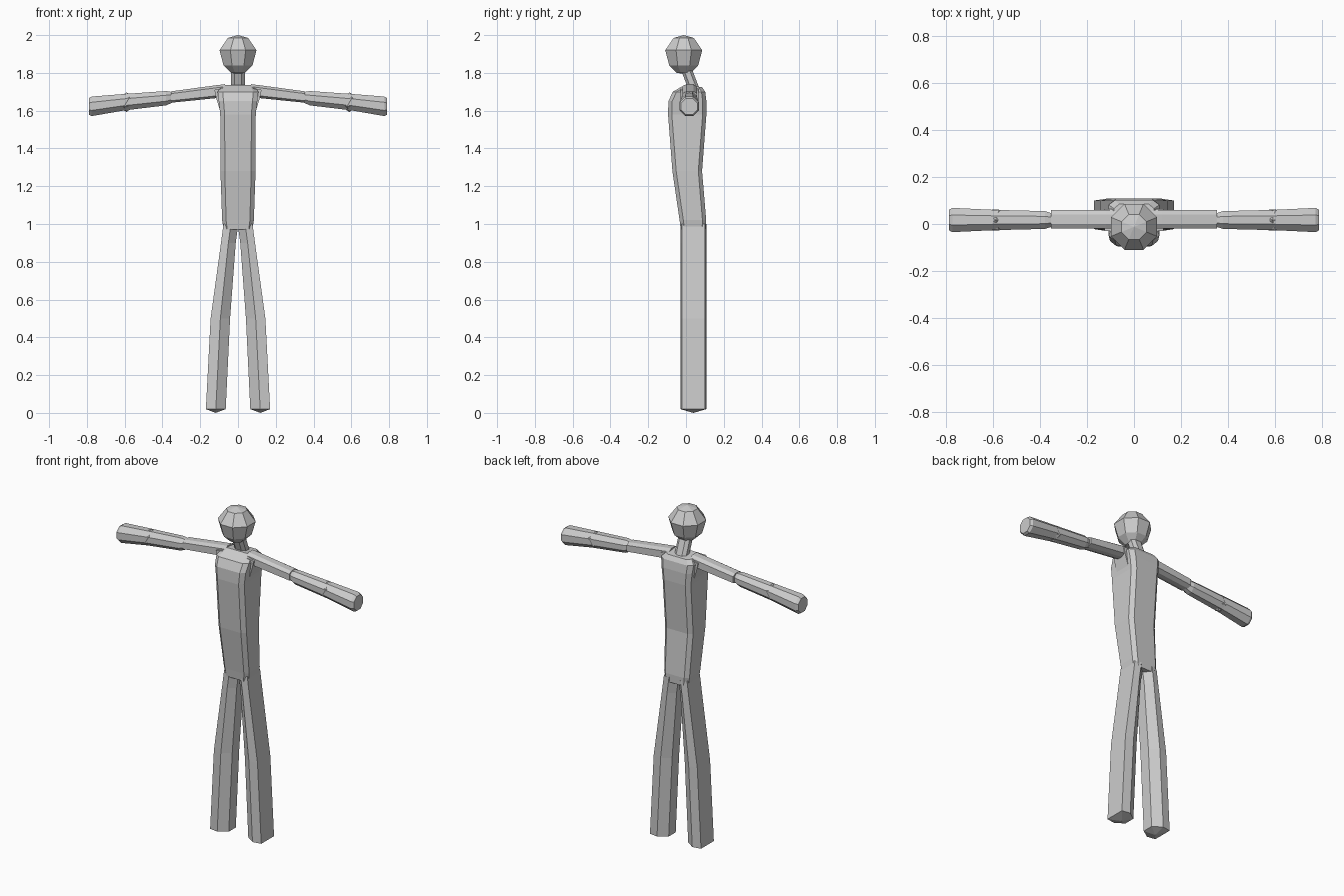
import bpy, bmesh, math
from mathutils import Vector

if "Cube" in bpy.data.objects:
    bpy.data.objects.remove(bpy.data.objects["Cube"])

grey = bpy.data.materials.new("plain grey")
grey.diffuse_color = (0.6, 0.6, 0.6, 1)
grey.use_nodes = True
grey.node_tree.nodes["Principled BSDF"].inputs["Base Color"].default_value = grey.diffuse_color


def finish(name, bm):
    bmesh.ops.recalc_face_normals(bm, faces=bm.faces)
    me = bpy.data.meshes.new(name)
    bm.to_mesh(me)
    bm.free()
    me.materials.append(grey)
    ob = bpy.data.objects.new(name, me)
    bpy.context.collection.objects.link(ob)
    return ob


def loft(name, rings, start=None, end=None):
    """Skin a list of rings; start/end are optional cap points."""
    bm = bmesh.new()
    loops = [[bm.verts.new(p) for p in r] for r in rings]
    n = len(loops[0])
    for a, b in zip(loops, loops[1:]):
        for i in range(n):
            j = (i + 1) % n
            bm.faces.new((a[i], a[j], b[j], b[i]))
    for loop, tip in ((loops[0], start), (loops[-1], end)):
        if tip is None:
            bm.faces.new(loop)
        else:
            t = bm.verts.new(tip)
            for i in range(n):
                bm.faces.new((loop[i], loop[(i + 1) % n], t))
    return finish(name, bm)


def octagon(r, turn=math.pi / 8):
    return [(r * math.cos(turn + i * math.pi / 4), r * math.sin(turn + i * math.pi / 4))
            for i in range(8)]


# head: eight-sided ball
HY = -0.012
loft("head", [[(x, HY + y, z) for x, y in octagon(r)]
              for z, r in ((1.80, 0.04), (1.84, 0.083), (1.92, 0.106), (1.985, 0.058))],
     start=(0, HY, 1.795), end=(0, HY, 2.0))

# neck: leans forward to the head
loft("neck", [[(x * 0.038, y0 + y * 0.03, z)
               for x, y in ((-1, -.5), (-.5, -1), (.5, -1), (1, -.5), (1, .5), (.5, 1), (-.5, 1), (-1, .5))]
              for y0, z in ((0.05, 1.68), (0.04, 1.72), (-0.002, 1.83))])


# torso: chamfered box section, (z, half width, front y, back y, front/back height tilt)
def torso_ring(z, w, f, b, tilt=0.0):
    c = 0.25 * w
    d = 0.02
    pts = [(-w + c, f), (w - c, f), (w, f + d), (w, b - d),
           (w - c, b), (-w + c, b), (-w, b - d), (-w, f + d)]
    return [(x, y, z + tilt * (y - f) / (b - f)) for x, y in pts]


loft("torso", [torso_ring(*s) for s in (
    (0.97, 0.076, -0.028, 0.105), (1.02, 0.084, -0.034, 0.107),
    (1.28, 0.093, -0.072, 0.085), (1.58, 0.094, -0.095, 0.108),
    (1.65, 0.102, -0.093, 0.108), (1.70, 0.108, -0.070, 0.102),
    (1.735, 0.085, -0.01, 0.085, -0.01))])

for side, s in (("right", 1), ("left", -1)):
    # leg: flat outside, bevelled inside, blunt pointed foot
    def leg_ring(z, xi, xo):
        m = (xi + xo) / 2
        return [(s * x, y, z) for x, y in (
            (xo, -0.022), (m, -0.03), (xi, 0.005), (xi, 0.072), (m, 0.108), (xo, 0.1))]

    loft(side + "_leg", [leg_ring(*r) for r in (
        (0.02, 0.065, 0.17), (0.5, 0.042, 0.145), (0.9, 0.012, 0.09), (1.0, -0.002, 0.077))],
        start=(s * 0.118, 0.039, 0.0))

    # shoulder web under the arm
    loft(side + "_armpit", [[(s * x, y, z) for x, z in ((0.08, 1.72), (0.125, 1.71), (0.115, 1.665), (0.095, 1.60))]
                            for y in (-0.03, 0.065)])

    # upper arm: four sided
    loft(side + "_upper_arm", [[(s * x, 0.02 + y * 0.039, z + k * h) for y, k in
                               ((-1, -.65), (-.35, -1), (.35, -1), (1, -.65), (1, .6), (.5, 1), (-.5, 1), (-1, .6))]
                               for x, z, h in ((0.07, 1.707, 0.033), (0.12, 1.70, 0.034), (0.355, 1.672, 0.03))])

    # forearm: eight-sided taper with rounded-off end
    loft(side + "_forearm", [[(s * x, 0.017 + a, z + b) for a, b in octagon(r)]
                             for x, z, r in ((0.335, 1.672, 0.026), (0.38, 1.666, 0.041),
                                             (0.60, 1.645, 0.047), (0.775, 1.623, 0.056),
                                             (0.79, 1.622, 0.047))])

    # wrist: small ball showing through the arm
    bm = bmesh.new()
    bmesh.ops.create_icosphere(bm, subdivisions=1, radius=0.052)
    bmesh.ops.translate(bm, verts=bm.verts, vec=Vector((s * 0.59, 0.017, 1.645)))
    finish(side + "_wrist", bm)
